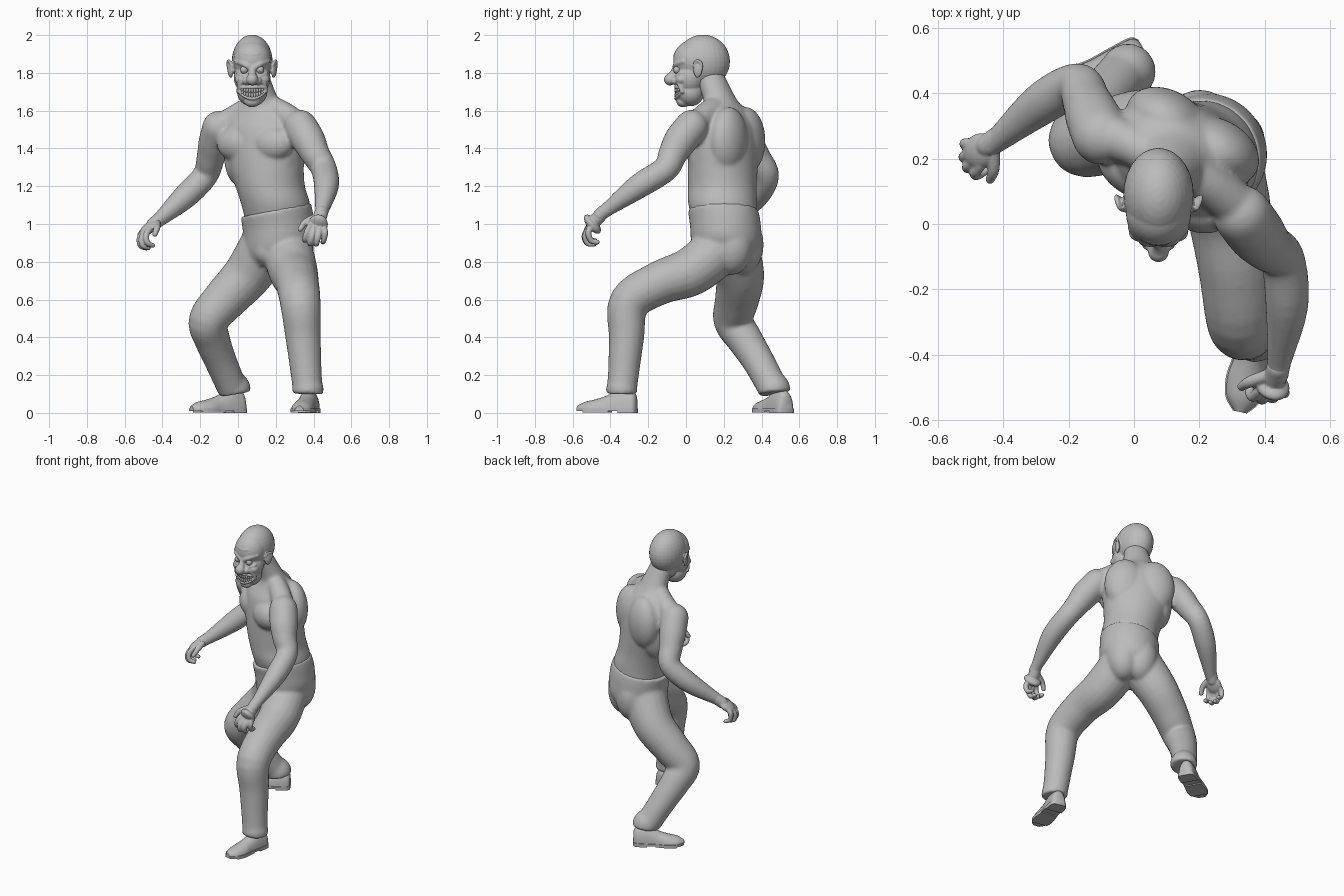
import bpy, bmesh, math
from mathutils import Vector, Matrix, Euler

cube = bpy.data.objects.get("Cube")
if cube:
    bpy.data.objects.remove(cube, do_unlink=True)

mat = bpy.data.materials.new("plain grey")
mat.use_nodes = True
GREY = (0.5, 0.5, 0.5, 1)
mat.diffuse_color = GREY
mat.node_tree.nodes["Principled BSDF"].inputs["Base Color"].default_value = GREY


def finish(name, bm, voxel=0, relax=0):
    """Turn a bmesh into an object, optionally fusing its parts."""
    bmesh.ops.recalc_face_normals(bm, faces=bm.faces)
    me = bpy.data.meshes.new(name)
    bm.to_mesh(me)
    bm.free()
    me.materials.append(mat)
    for p in me.polygons:
        p.use_smooth = True
    me.set_sharp_from_angle(angle=math.radians(40))
    ob = bpy.data.objects.new(name, me)
    bpy.context.collection.objects.link(ob)
    if voxel:
        m = ob.modifiers.new("fuse", 'REMESH')
        m.mode = 'VOXEL'
        m.voxel_size = voxel
        m.use_smooth_shade = True
        s = ob.modifiers.new("relax", 'SMOOTH')
        s.factor = 0.5
        s.iterations = relax


def spline(pts, steps=5):
    """Catmull-Rom interpolation of tuples of any length."""
    out = []
    for i in range(len(pts) - 1):
        a, b, c, d = (pts[max(i - 1, 0)], pts[i], pts[i + 1], pts[min(i + 2, len(pts) - 1)])
        for k in range(steps):
            t = k / steps
            out.append([q + 0.5 * t * (r - p + t * (2*p - 5*q + 4*r - s + t * (3*(q - r) + s - p)))
                        for p, q, r, s in zip(a, b, c, d)])
    return out + [list(pts[-1])]


def loft(bm, rings):
    rows = [[bm.verts.new(v) for v in ring] for ring in rings]
    n = len(rows[0])
    for a, b in zip(rows, rows[1:]):
        for i in range(n):
            j = (i + 1) % n
            bm.faces.new((a[i], a[j], b[j], b[i]))
    bm.faces.new(rows[0][::-1])
    bm.faces.new(rows[-1])


def ball(bm, c, r, turn=(0, 0, 0)):
    r = (r, r, r) if isinstance(r, (int, float)) else r
    m = Matrix.Translation(c) @ Euler(turn).to_matrix().to_4x4() @ Matrix.Diagonal((*r, 1))
    bmesh.ops.create_uvsphere(bm, u_segments=28, v_segments=18, radius=1, matrix=m)


def tube(bm, pts, sides=20, round_ends=True):
    """Limb through (x, y, z, radius) points."""
    path = spline(pts)
    rings, side = [], Vector((0.31, 0.9, 0.2))
    for i, p in enumerate(path):
        t = Vector(path[min(i + 1, len(path) - 1)][:3]) - Vector(path[max(i - 1, 0)][:3])
        t.normalize()
        side = (side - t * side.dot(t)).normalized()
        up = t.cross(side)
        rings.append([Vector(p[:3]) + p[3] * (side * math.cos(a) + up * math.sin(a))
                      for a in (math.tau * k / sides for k in range(sides))])
    loft(bm, rings)
    if round_ends:
        for p in (pts[0], pts[-1]):
            ball(bm, p[:3], p[3] * 0.99)


TURN = math.radians(-30)
U = Vector((math.cos(TURN), math.sin(TURN), 0))      # towards the left shoulder
F = Vector((math.sin(TURN), -math.cos(TURN), 0))     # where the chest faces


def trunk(bm, sections, tilt=0):
    """Stack of turned ellipses (x, y, z, half width, half depth)."""
    rings = []
    for x, y, z, a, b in spline(sections):
        ring = []
        for k in range(40):
            w = math.tau * k / 40
            d = U * a * math.cos(w) - F * b * math.sin(w)
            ring.append((x + d.x, y + d.y, z + tilt * d.x))
        rings.append(ring)
    loft(bm, rings)


# Bare torso, neck and arms
bm = bmesh.new()
trunk(bm, [(.22, .22, .95, .165, .16), (.2, .195, 1.1, .182, .182), (.17, .192, 1.2, .186, .18),
           (.15, .195, 1.3, .205, .178), (.14, .198, 1.42, .222, .172), (.135, .2, 1.52, .215, .155),
           (.13, .2, 1.6, .16, .11), (.12, .18, 1.66, .1, .085), (.085, .118, 1.8, .073, .08)])
chest = Vector((.14, .2, 1.42))
for s in (-1, 1):
    ball(bm, chest + F * .1 + U * .1 * s + Vector((0, 0, .005)), (.125, .08, .095), (0, 0, TURN))  # pectoral
    ball(bm, chest - F * .08 + U * .09 * s + Vector((0, 0, .02)), (.135, .095, .18), (0, 0, TURN))
    ball(bm, chest + U * .15 * s + Vector((0, 0, -.06)), (.068, .12, .16), (0, 0, TURN))      # lat
tube(bm, [(.15, .17, 1.63, .06), (.23, .12, 1.59, .065), (.32, .05, 1.525, .07)])
tube(bm, [(.07, .2, 1.62, .06), (0, .24, 1.575, .065), (-.08, .27, 1.52, .07)])
tube(bm, [(.33, .03, 1.515, .09), (.375, -.03, 1.44, .089), (.41, -.07, 1.37, .077),
          (.455, -.11, 1.29, .069), (.468, -.25, 1.2, .066), (.445, -.42, 1.075, .038),
          (.44, -.46, 1.045, .036)])
tube(bm, [(-.1, .27, 1.51, .09), (-.125, .325, 1.43, .085), (-.145, .375, 1.35, .075),
          (-.175, .425, 1.255, .068), (-.28, .37, 1.145, .066), (-.42, .255, 1.02, .038),
          (-.44, .24, 1.005, .036)])
finish("torso_and_arms", bm, .009, 10)

# Trousers
bm = bmesh.new()
trunk(bm, [(.2, .22, .79, .12, .13), (.22, .215, .88, .182, .182), (.213, .208, 1.0, .187, .188),
           (.2, .196, 1.075, .186, .187)], tilt=.2)
for s in (-1, 1):
    ball(bm, Vector((.215, .22, .89)) - F * .055 + U * .055 * s, (.11, .118, .16), (0, 0, TURN))  # buttock
ball(bm, (.15, .125, .86), (.07, .075, .08))
tube(bm, [(.26, .18, .87, .135), (.292, .03, .75, .13), (.313, -.14, .688, .116), (.33, -.3, .585, .108),
          (.345, -.315, .4, .094), (.36, -.33, .22, .083), (.37, -.34, .12, .08)], round_ends=False)
tube(bm, [(.15, .24, .88, .145), (.05, .285, .73, .13), (-.07, .27, .6, .117), (-.157, .25, .49, .105),
          (-.137, .31, .39, .095), (-.09, .385, .27, .085), (-.03, .46, .13, .08)], round_ends=False)
# Loose hems
tube(bm, [(.365, -.34, .16, .076), (.37, -.34, .125, .084), (.37, -.34, .1, .08)], round_ends=False)
tube(bm, [(-.045, .44, .17, .076), (-.02, .465, .13, .086), (-.015, .47, .105, .082)], round_ends=False)
finish("trousers", bm, .009, 12)

# Shoes: (distance from heel, half width, height)
LAST = [(0, .03, .07), (.02, .048, .1), (.09, .052, .108), (.16, .053, .074),
        (.22, .06, .054), (.28, .05, .04), (.32, .018, .02)]


def shoe(name, heel, toe):
    heel, toe = Vector((*heel, 0)), Vector((*toe, 0))
    f = (toe - heel).normalized()
    s = Vector((-f.y, f.x, 0))
    up = Vector((0, 0, 1))
    rows = spline(LAST, 4)
    bm = bmesh.new()
    loft(bm, [[heel + f * d + s * w * math.cos(a) + up * (.018 + (h * math.sin(a) if a < math.pi else 0))
               for a in (math.tau * k / 24 for k in range(24))] for d, w, h in rows])
    finish(name, bm)
    # Sole with a separate heel block
    bm = bmesh.new()
    for lo, hi, z0, z1 in ((0, 1, .009, .024), (0, .1, 0, .012), (.13, .28, .003, .012)):
        part = [(d, w + .004) for d, w, h in rows if lo <= d <= hi]
        edge = [heel + f * d + s * w for d, w in part] + [heel + f * d - s * w for d, w in part[::-1]]
        loft(bm, [[p + up * z for p in edge] for z in (z0, z1)])
    finish(name + "_sole", bm)


shoe("left_shoe", (.39, -.262), (.325, -.57))
shoe("right_shoe", (.03, .535), (-.23, .385))


def hand(name, wrist, f, s, flip):
    """f runs along the fingers, s towards the thumb."""
    w, f, s = Vector(wrist), Vector(f).normalized(), Vector(s)
    s = (s - f * s.dot(f)).normalized()
    n = f.cross(s) * flip
    at = lambda a, b, c, r: (*(w + f * a + s * b + n * c), r)
    bm = bmesh.new()
    tube(bm, [at(-.03, 0, 0, .036), at(.02, 0, 0, .036)])
    m = Matrix((s, f, n)).transposed().to_euler()
    ball(bm, w + f * .055, (.052, .062, .028), m)
    for i in range(4):
        b = .038 - .026 * i
        k = (.95, 1.05, 1, .8)[i]
        tube(bm, [at(.08, b, 0, .017), at(.125 * k, b * 1.2, .01, .0165),
                  at(.148 * k, b * 1.25, .045, .015), at(.13 * k, b * 1.2, .075, .013)], 12)
    tube(bm, [at(.015, .028, .005, .02), at(.055, .07, .015, .018), at(.095, .085, .03, .014)], 12)
    finish(name, bm, .005, 2)


hand("left_hand", (.435, -.46, 1.04), (-.2, -.65, -.75), (-1, 0, .25), 1)
hand("right_hand", (-.435, .25, 1.01), (-.64, -.46, -.56), (.5, -.8, .2), -1)

# Head
CX = .075
bm = bmesh.new()
ball(bm, (CX, .09, 1.861), (.108, .143, .141))         # skull
ball(bm, (CX, .032, 1.865), (.1, .1, .108))            # forehead
ball(bm, (CX, .02, 1.775), (.097, .082, .1))           # mid face
ball(bm, (CX, .022, 1.698), (.08, .075, .075))         # jaw
ball(bm, (CX, -.015, 1.648), (.042, .036, .03))        # chin
ball(bm, (CX, .11, 1.78), (.076, .084, .1))            # nape
tube(bm, [(CX, -.05, 1.835, .016), (CX, -.066, 1.8, .019), (CX, -.085, 1.765, .032)])
for s in (-1, 1):
    P = lambda dx, y, z, r: (CX + s * dx, y, z, r)
    ball(bm, P(.03, -.06, 1.758, 0)[:3], .021)         # nostril
    tube(bm, [P(.014, -.055, 1.83, .017), P(.045, -.047, 1.848, .017), P(.082, -.012, 1.86, .013)])  # brow
    tube(bm, [P(.02, -.048, 1.789, .011), P(.045, -.047, 1.784, .011), P(.075, -.026, 1.797, .01)])
    ball(bm, P(.056, -.022, 1.765, 0)[:3], (.036, .033, .028))                                         # cheek
    tube(bm, [P(.036, -.053, 1.757, .01), P(.066, -.036, 1.74, .011), P(.074, -.018, 1.7, .01)])
    tube(bm, [P(0, -.06, 1.895, .006), P(.03, -.055, 1.9, .006), P(.06, -.034, 1.895, .005)], 10)
    # Ear with a raised rim
    ball(bm, P(.115, .062, 1.818, 0)[:3], (.013, .026, .042), (0, 0, -.4 * s))
    tube(bm, [P(.108, .042, 1.838, .007), P(.12, .05, 1.862, .007), P(.128, .076, 1.858, .008),
              P(.127, .083, 1.825, .007), P(.113, .062, 1.782, .009)], 10)


def grin(dx, dz=0):
    """Point on the curved mouth line."""
    return CX + dx, -.056 + 6 * dx * dx, 1.695 + dz + 3 * dx * dx


# Lips
for h in (.029, -.031):
    tube(bm, [(*grin(dx, h * math.sqrt(1 - (dx / .07) ** 2)), .008)
              for dx in (-.067, -.056, -.03, 0, .03, .056, .067)], 12)
finish("head", bm, .005, 3)

# Eyes
bm = bmesh.new()
for s in (-1, 1):
    ball(bm, (CX + s * .042, -.046, 1.816), .021)
    ball(bm, (CX + s * .042, -.0645, 1.815), (.008, .004, .008))
finish("eyes", bm)

# Teeth
bm = bmesh.new()
for row, size in ((.0125, .014), (-.0135, .0135)):
    for i in range(-4, 5):
        dx = i * .0132
        fade = 1 - .4 * (i / 4) ** 2
        x, y, z = grin(dx, row * fade)
        ball(bm, (x, y + .001, z), (.007, .007, size * fade), (0, 0, 12 * dx))
finish("teeth", bm)
